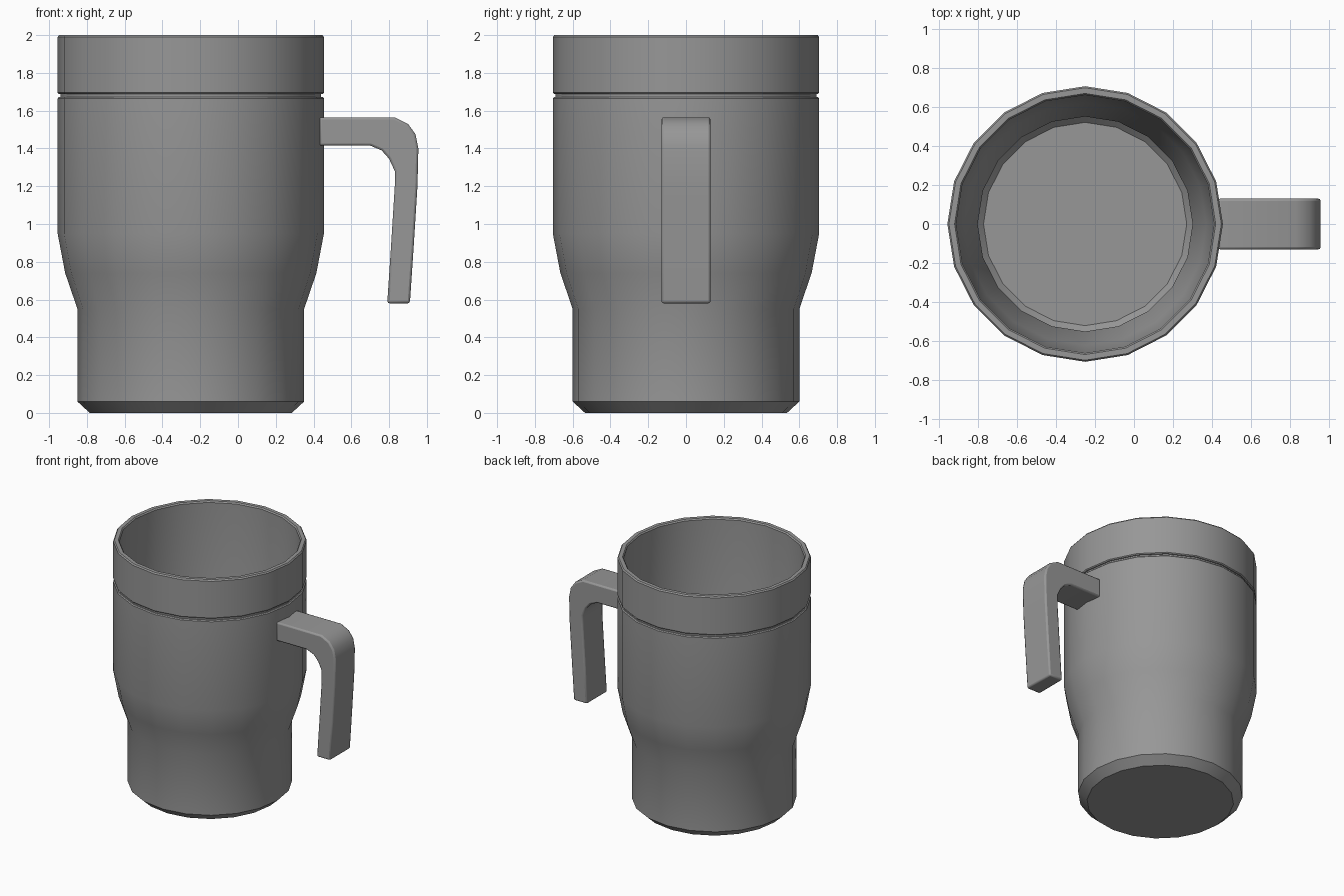
import bpy, bmesh, math
from mathutils import Matrix, Vector

cube = bpy.data.objects.get("Cube")
if cube:
    bpy.data.objects.remove(cube)

SIDES = 20
CENTRE = Vector((-0.25, 0, 0))

steel = bpy.data.materials.new("steel grey")
steel.use_nodes = True
GREY = (0.31, 0.31, 0.31, 1)
steel.diffuse_color = GREY
steel.node_tree.nodes["Principled BSDF"].inputs["Base Color"].default_value = GREY


def finish(name, bm):
    """Turn a bmesh into a named, smooth-shaded object."""
    bmesh.ops.recalc_face_normals(bm, faces=bm.faces)
    mesh = bpy.data.meshes.new(name)
    bm.to_mesh(mesh)
    bm.free()
    mesh.materials.append(steel)
    obj = bpy.data.objects.new(name, mesh)
    bpy.context.collection.objects.link(obj)
    bpy.ops.object.select_all(action='DESELECT')
    obj.select_set(True)
    bpy.context.view_layer.objects.active = obj
    return obj


def lathe(name, profile):
    """Join rings of (radius, height) into a shell, capping both ends."""
    bm = bmesh.new()
    rings = []
    for r, z in profile:
        rings.append([bm.verts.new(CENTRE + Vector((r * math.cos(a), r * math.sin(a), z)))
                      for a in (math.tau * i / SIDES for i in range(SIDES))])
    for low, high in zip(rings, rings[1:]):
        for i in range(SIDES):
            j = (i + 1) % SIDES
            bm.faces.new((low[i], low[j], high[j], high[i]))
    bm.faces.new(rings[0])
    bm.faces.new(rings[-1])
    obj = finish(name, bm)
    bpy.ops.object.shade_smooth_by_angle(angle=math.radians(30))
    return obj


# Cup: outside from the foot to the rim, then down the inside to the floor
lathe("cup_body", [
    (0.535, 0), (0.6, 0.06), (0.6, 0.55), (0.665, 0.74), (0.705, 0.95),
    (0.705, 1.665), (0.698, 1.672), (0.69, 1.672), (0.69, 1.688), (0.698, 1.688),
    (0.705, 1.695), (0.705, 1.99), (0.697, 2.0), (0.668, 2.0), (0.66, 1.99),
    (0.66, 0.96), (0.62, 0.76), (0.55, 0.56), (0.55, 0.09), (0.52, 0.06),
])

# Handle: open hook outline extruded across y
outline = [
    (0.43, 1.565), (0.83, 1.565), (0.90, 1.53), (0.94, 1.475), (0.955, 1.40),
    (0.95, 1.2), (0.93, 0.88), (0.91, 0.58), (0.79, 0.58), (0.81, 0.88),
    (0.83, 1.2), (0.83, 1.28), (0.80, 1.345), (0.76, 1.39), (0.70, 1.415), (0.43, 1.415),
]
bm = bmesh.new()
side = bm.faces.new([bm.verts.new((x, -0.13, z)) for x, z in outline])
swept = bmesh.ops.extrude_face_region(bm, geom=[side])
bmesh.ops.translate(bm, vec=(0, 0.26, 0),
                    verts=[v for v in swept["geom"] if isinstance(v, bmesh.types.BMVert)])
handle = finish("handle", bm)
bevel = handle.modifiers.new("soft edges", 'BEVEL')
bevel.width = 0.012
bevel.segments = 2
bevel.limit_method = 'ANGLE'
bevel.angle_limit = math.radians(50)
bpy.ops.object.shade_smooth_by_angle(angle=math.radians(35))
